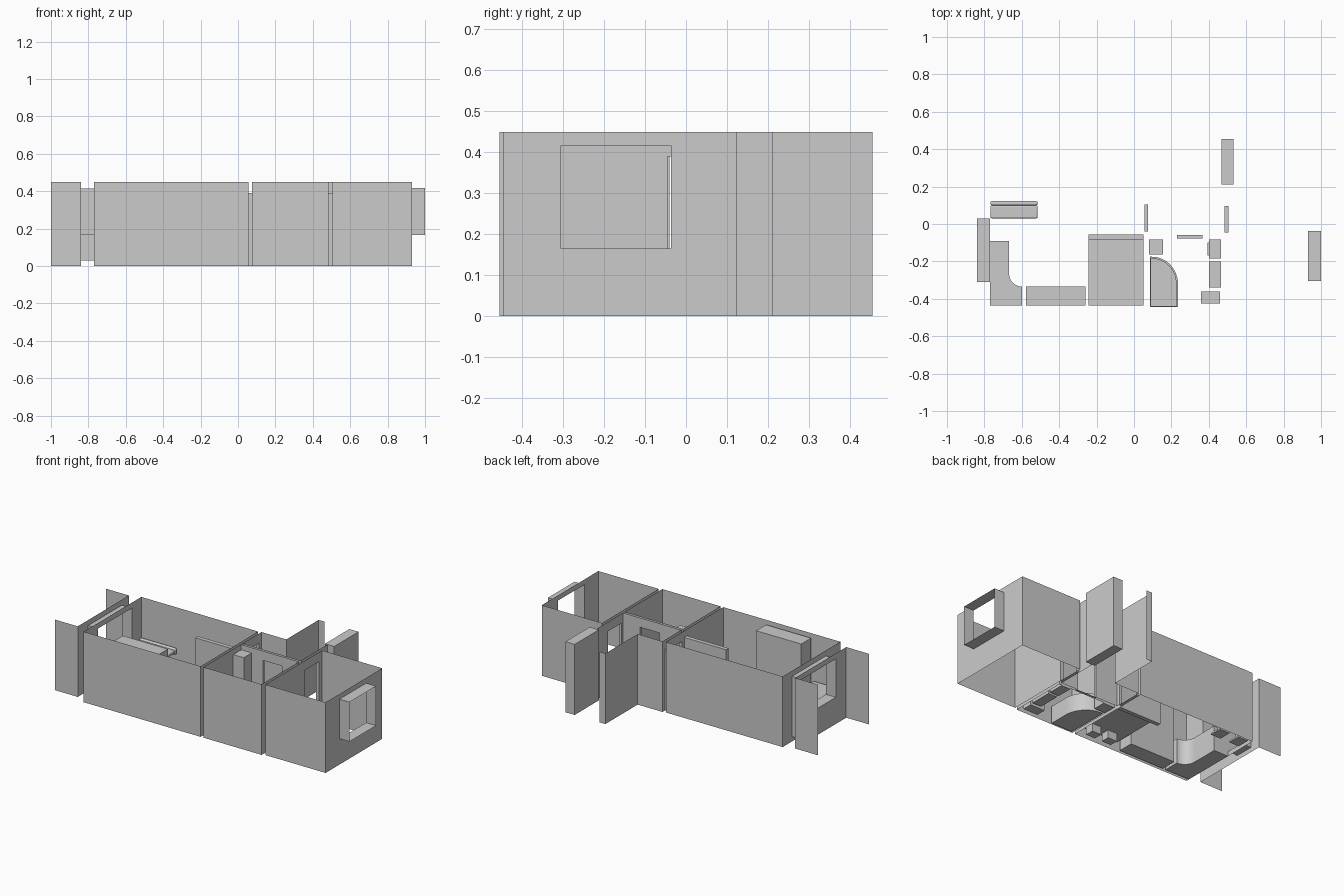
import bpy, bmesh
from math import cos, sin, pi

if "Cube" in bpy.data.objects:
    bpy.data.objects.remove(bpy.data.objects["Cube"])

H = 0.45  # wall height


def make(name, verts, faces):
    me = bpy.data.meshes.new(name)
    me.from_pydata(verts, [], faces)
    ob = bpy.data.objects.new(name, me)
    bpy.context.collection.objects.link(ob)
    return ob


def at(axis, pos, a, z):
    return (pos, a, z) if axis == 'x' else (a, pos, z)


def wall(name, axis, pos, a0, a1, holes=()):
    """Single-sheet wall at axis=pos from a0 to a1; holes are (a, b, bottom, top)."""
    v, f = [], []

    def quad(a, b, z0, z1):
        if b - a > 1e-5 and z1 - z0 > 1e-5:
            n = len(v)
            v.extend([at(axis, pos, a, z0), at(axis, pos, b, z0),
                      at(axis, pos, b, z1), at(axis, pos, a, z1)])
            f.append((n, n + 1, n + 2, n + 3))
    cur = a0
    for a, b, z0, z1 in holes:
        quad(cur, a, 0, H)
        quad(a, b, 0, z0)
        quad(a, b, z1, H)
        cur = b
    quad(cur, a1, 0, H)
    return make(name, v, f)


def reveal(name, axis, p0, p1, outline):
    """Open tube lining an opening between two wall sheets."""
    n = len(outline)
    v = [at(axis, p, a, z) for p in (p0, p1) for a, z in outline]
    f = [(i, (i + 1) % n, n + (i + 1) % n, n + i) for i in range(n)]
    return make(name, v, f)


def rect(a, b, z0, z1):
    return [(a, z0), (b, z0), (b, z1), (a, z1)]


def prism(name, outline, z0, z1):
    n = len(outline)
    v = [(x, y, z) for z in (z0, z1) for x, y in outline]
    f = [(i, (i + 1) % n, n + (i + 1) % n, n + i) for i in range(n)]
    f += [tuple(range(n))[::-1], tuple(range(n, 2 * n))]
    return make(name, v, f)


def box(name, x0, x1, y0, y1, z0, z1):
    return prism(name, rect(x0, x1, y0, y1), z0, z1)


def smooth(ob):
    bpy.ops.object.select_all(action='DESELECT')
    ob.select_set(True)
    bpy.context.view_layer.objects.active = ob
    bpy.ops.object.shade_smooth_by_angle()


# Openings
living_door = (-0.04, 0.105, 0, 0.39)
bedroom_door = (-0.045, 0.095, 0, 0.39)
bath_door = (0.23, 0.365, 0, 0.39)
bed_window = (-0.305, -0.037, 0.165, 0.417)
balcony = [(-0.31, -0.09, 0.17, 0.415), (-0.09, 0.03, 0.03, 0.415)]

# Living room walls
wall("living_front_wall", 'y', -0.455, -0.77, 0.055)
wall("living_back_wall", 'y', 0.125, -0.77, 0.055)
wall("living_window_wall", 'x', -0.77, -0.455, 0.125, balcony)
wall("living_door_wall", 'x', 0.055, -0.455, 0.125, [living_door])

# Balcony facade and side screens
wall("balcony_facade", 'x', -0.84, -0.415, 0.10, balcony)
for nm, y in (("front", -0.415), ("back", 0.10)):
    wall("balcony_screen_" + nm, 'y', y, -1.0, -0.84)

# Bathroom walls
wall("bath_front_wall", 'y', -0.455, 0.075, 0.485)
wall("bath_door_wall", 'y', -0.077, 0.075, 0.485, [bath_door])
for nm, x in (("left", 0.075), ("right", 0.485)):
    wall("bath_wall_" + nm, 'x', x, -0.455, -0.077)

# Hall walls and entrance
wall("hall_bath_wall", 'y', -0.06, 0.075, 0.485, [bath_door])
wall("hall_living_wall", 'x', 0.075, -0.06, 0.13, [living_door])
wall("hall_bedroom_wall", 'x', 0.485, -0.06, 0.21, [bedroom_door])
wall("hall_back_wall", 'y', 0.13, 0.075, 0.25)
wall("entry_side_wall", 'x', 0.25, 0.13, 0.455)
wall("entry_return", 'y', 0.455, 0.25, 0.29)
box("entry_closet", 0.467, 0.532, 0.21, 0.455, 0, H)

# Bedroom walls
wall("bedroom_front_wall", 'y', -0.445, 0.505, 0.93)
wall("bedroom_back_wall", 'y', 0.125, 0.505, 0.93)
wall("bedroom_door_wall", 'x', 0.505, -0.445, 0.125, [bedroom_door])
wall("bedroom_window_wall", 'x', 0.93, -0.445, 0.125, [bed_window])

# Linings of doors and windows
reveal("living_door_lining", 'x', 0.055, 0.075, rect(*living_door))
reveal("bedroom_door_lining", 'x', 0.485, 0.505, rect(*bedroom_door))
reveal("bath_door_lining", 'y', -0.077, -0.06, rect(*bath_door))
reveal("bedroom_window_lining", 'x', 0.93, 1.0, rect(*bed_window))
reveal("balcony_lining", 'x', -0.84, -0.77,
       [(-0.31, 0.17), (-0.09, 0.17), (-0.09, 0.03), (0.03, 0.03),
        (0.03, 0.415), (-0.31, 0.415)])

# Corner counter with a concave inner corner
r, cx, cy = 0.07, -0.598, -0.265
arc = [(cx - r * cos(t), cy - r * sin(t)) for t in [i * pi / 24 for i in range(13)]]
counter = prism("corner_counter", [(-0.77, -0.435), (-0.598, -0.435)] + arc[::-1]
                + [(-0.668, -0.09), (-0.77, -0.09)], 0, 0.16)
smooth(counter)

# Wardrobe and fold-down bed with its cabinet
box("wardrobe", -0.578, -0.26, -0.435, -0.335, 0, 0.43)
box("bed_cabinet", -0.243, 0.052, -0.083, -0.057, 0, 0.41)
box("bed", -0.243, 0.052, -0.435, -0.083, 0.05, 0.09)
for i, x in enumerate((-0.18, -0.063)):
    box("bed_foot_%d" % i, x, x + 0.065, -0.42, -0.365, 0.0, 0.095)

# Side table: slab with a rolled rear edge, pedestals and pads
top = box("side_table_top", -0.768, -0.515, 0.03, 0.1, 0.165, 0.19)
roll = box("side_table_rear_edge", -0.768, -0.515, 0.1, 0.122, 0.155, 0.195)
for ob in (top, roll):
    b = ob.modifiers.new("round", 'BEVEL')
    b.width, b.segments = 0.008, 3
    smooth(ob)
for i, x in enumerate((-0.71, -0.575)):
    bpy.ops.mesh.primitive_cylinder_add(vertices=24, radius=0.02, depth=0.16,
                                        location=(x, 0.075, 0.085))
    bpy.context.object.name = "side_table_pedestal_%d" % i
    smooth(bpy.context.object)
    box("side_table_pad_%d" % i, x - 0.035, x + 0.035, 0.035, 0.115, 0, 0.01)

# Bathtub with a quarter-round corner and sunken basin
tub = [(0.085, -0.445), (0.235, -0.445)]
tub += [(0.095 + 0.14 * cos(t), -0.32 + 0.145 * sin(t))
        for t in [i * pi / 32 for i in range(17)]] + [(0.085, -0.175)]
ob = prism("bathtub", tub, 0, 0.11)
bm = bmesh.new()
bm.from_mesh(ob.data)
bm.normal_update()
face = max(bm.faces, key=lambda f: f.calc_center_median().z)
bmesh.ops.inset_region(bm, faces=[face], thickness=0.01)
res = bmesh.ops.extrude_discrete_faces(bm, faces=[face])
bmesh.ops.translate(bm, verts=res["faces"][0].verts, vec=(0, 0, -0.08))
bm.to_mesh(ob.data)
bm.free()
smooth(ob)

# Bathroom fittings
box("service_shaft", 0.08, 0.155, -0.163, -0.083, 0, 0.42)
box("washing_machine", 0.402, 0.466, -0.185, -0.083, 0, 0.155)
box("machine_door", 0.394, 0.402, -0.168, -0.1, 0.05, 0.12)
box("washbasin", 0.402, 0.466, -0.34, -0.2, 0, 0.15)
box("toilet", 0.358, 0.46, -0.425, -0.362, 0, 0.08)
